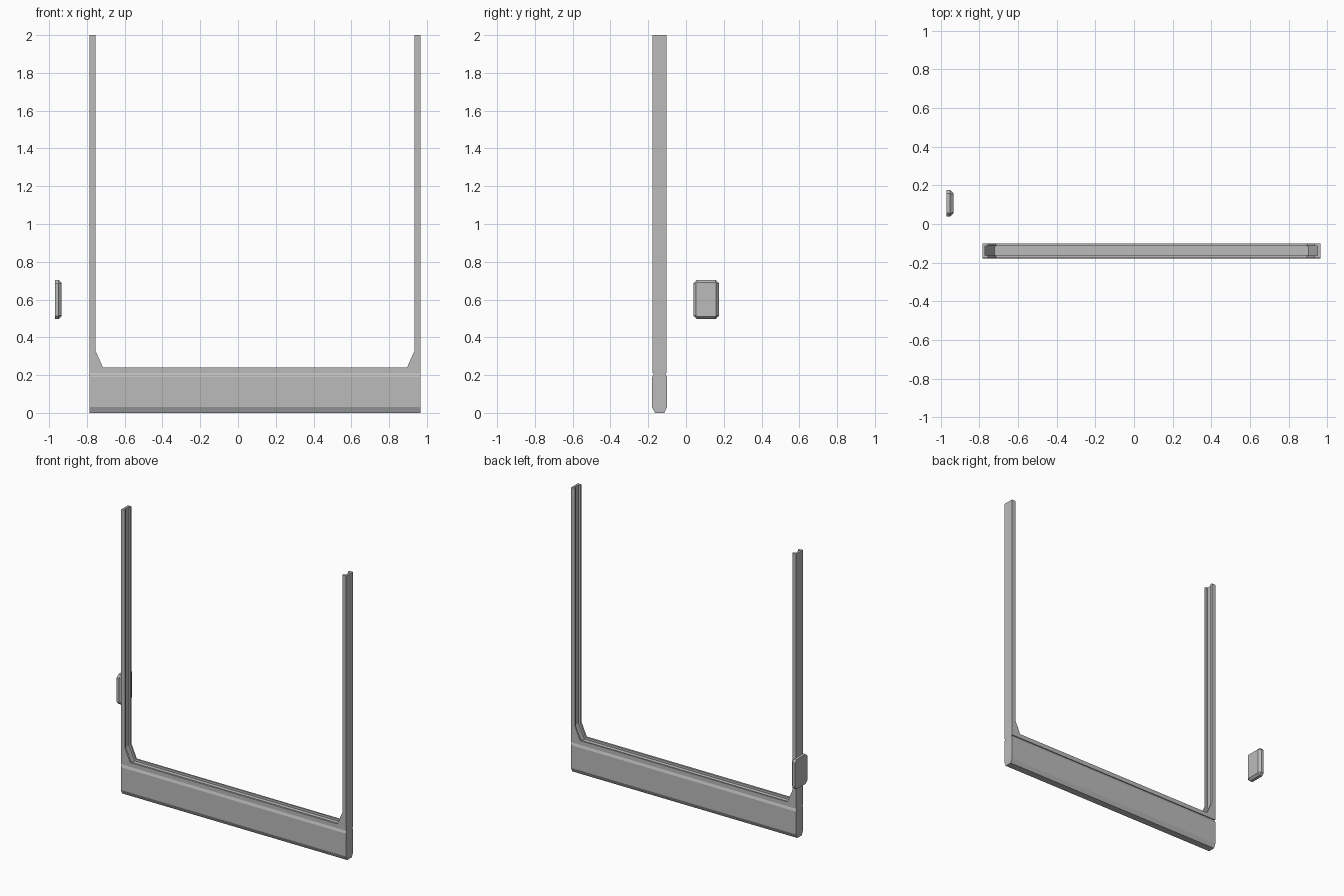
import bpy
import bmesh

if "Cube" in bpy.data.objects:
    bpy.data.objects.remove(bpy.data.objects["Cube"], do_unlink=True)

GREY = (0.5, 0.5, 0.5, 1)
mat = bpy.data.materials.new("plain_grey")
mat.use_nodes = True
mat.diffuse_color = GREY
mat.node_tree.nodes["Principled BSDF"].inputs["Base Color"].default_value = GREY


def loft(name, rings):
    """Bridge equal-sized closed rings of points and cap both ends."""
    bm = bmesh.new()
    loops = [[bm.verts.new(p) for p in ring] for ring in rings]
    n = len(loops[0])
    for a, b in zip(loops, loops[1:]):
        for i in range(n):
            j = (i + 1) % n
            if (a[i].co - b[i].co).length + (a[j].co - b[j].co).length > 1e-6:
                bm.faces.new((a[i], a[j], b[j], b[i]))
    bm.faces.new(loops[0])
    bm.faces.new(loops[-1])
    bmesh.ops.remove_doubles(bm, verts=bm.verts, dist=1e-5)
    bmesh.ops.recalc_face_normals(bm, faces=bm.faces)
    mesh = bpy.data.meshes.new(name)
    bm.to_mesh(mesh)
    bm.free()
    mesh.materials.append(mat)
    obj = bpy.data.objects.new(name, mesh)
    bpy.context.collection.objects.link(obj)
    return obj


LEFT, RIGHT, BASE, TOP = 0.965, -0.785, 0.21, 2.0
MID = (LEFT + RIGHT) / 2
HALF = (LEFT - RIGHT) / 2


# U-shaped frame with corner gussets and a channel along its inner edge
def u_ring(y, depth):
    half = [(HALF, BASE), (HALF, TOP), (HALF - 0.03 + depth, TOP),
            (HALF - 0.03 + depth, 0.33 - depth / 2),
            (HALF - 0.07 + depth / 2, 0.24 - depth)]
    pts = half + [(-x, z) for x, z in reversed(half)]
    return [(MID + x, y, z) for x, z in pts]


loft("channel_frame", [u_ring(y, d) for y, d in (
    (-0.177, 0), (-0.163, 0), (-0.163, 0.015),
    (-0.113, 0.015), (-0.113, 0), (-0.102, 0))])

# Bottom rail with chamfered long edges
profile = [(0.025, 0), (0.039, 0.03), (0.039, 0.19), (0.031, BASE)]
section = profile + [(-y, z) for y, z in reversed(profile)]
loft("bottom_rail", [[(x, -0.14 + y, z) for y, z in section]
                     for x in (RIGHT, LEFT)])


# Separate small pad: clipped-corner plate, bevelled on its inner side
def pad_ring(x, hy, hz, clip):
    quarter = [(hy, hz - clip), (hy - clip, hz)]
    top = quarter + [(-y, z) for y, z in reversed(quarter)]
    return [(x, 0.107 + y, 0.6 + z) for y, z in top + [(-y, -z) for y, z in top]]


loft("small_pad", [pad_ring(-0.97, 0.068, 0.104, 0.018),
                   pad_ring(-0.951, 0.068, 0.104, 0.018),
                   pad_ring(-0.935, 0.053, 0.09, 0.005)])
